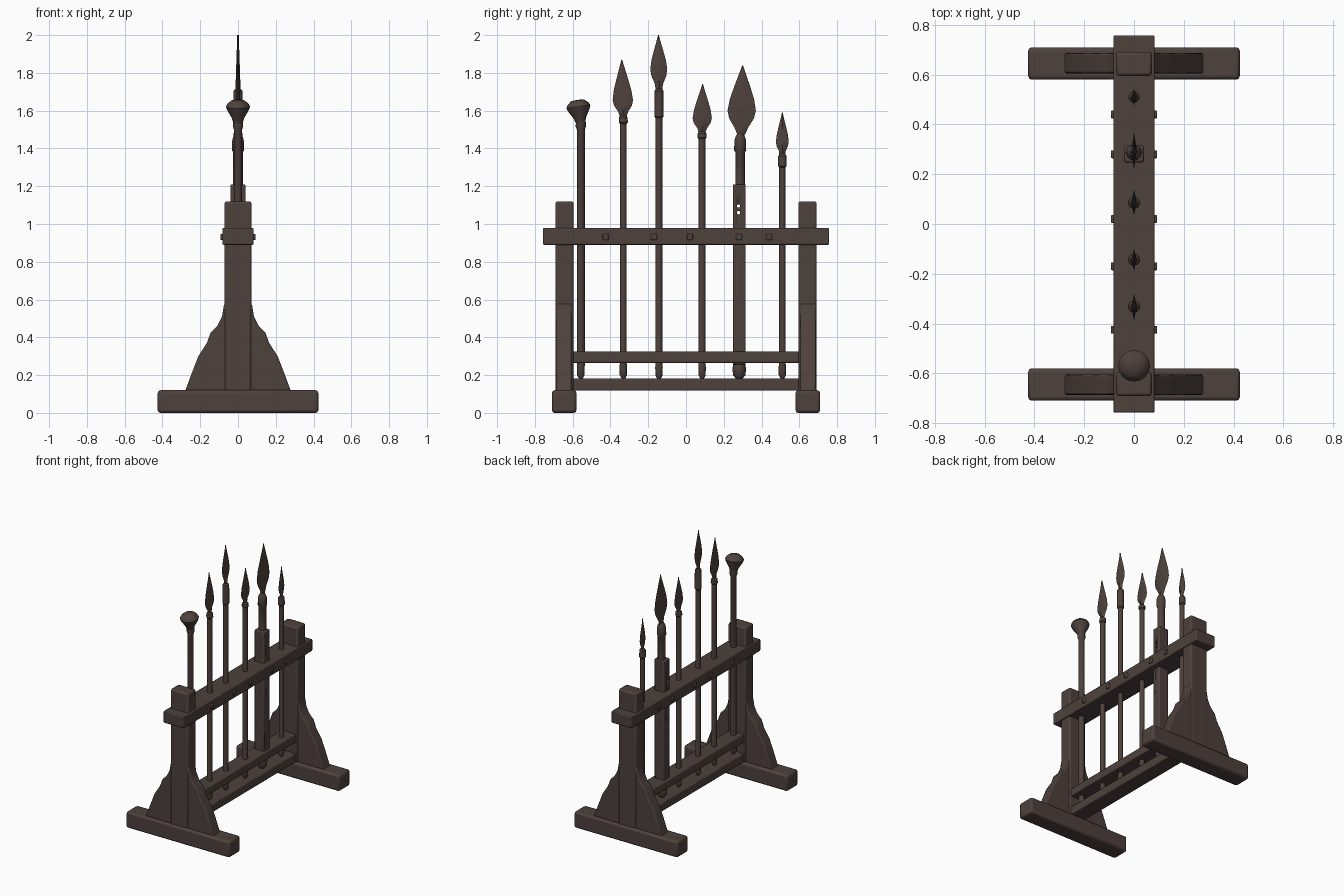
import bpy, bmesh, math
from mathutils import Matrix, Vector

if "Cube" in bpy.data.objects:
    bpy.data.objects.remove(bpy.data.objects["Cube"])

wood = bpy.data.materials.new("dark brown wood")
wood.diffuse_color = (0.075, 0.053, 0.046, 1)
wood.use_nodes = True
wood.node_tree.nodes["Principled BSDF"].inputs["Base Color"].default_value = wood.diffuse_color


def finish(name, bm, bevel=0.0):
    bmesh.ops.recalc_face_normals(bm, faces=bm.faces)
    me = bpy.data.meshes.new(name)
    bm.to_mesh(me)
    bm.free()
    me.materials.append(wood)
    ob = bpy.data.objects.new(name, me)
    bpy.context.collection.objects.link(ob)
    bpy.ops.object.select_all(action='DESELECT')
    ob.select_set(True)
    bpy.context.view_layer.objects.active = ob
    bpy.ops.object.shade_smooth_by_angle(angle=math.radians(35))
    if bevel:
        m = ob.modifiers.new("worn edges", 'BEVEL')
        m.width = bevel
        m.segments = 2
        m.limit_method = 'ANGLE'
    return ob


def box(name, x, y, z, bevel=0.01):
    """x, y, z are (min, max) pairs."""
    bm = bmesh.new()
    bmesh.ops.create_cube(bm, size=1)
    for v in bm.verts:
        v.co = Vector([(r[0] + r[1]) / 2 + c * (r[1] - r[0])
                       for c, r in zip(v.co, (x, y, z))])
    return finish(name, bm, bevel)


def lathe(name, y, profile, n=12, tilt=0.0):
    """Turned part around a vertical axis at x=0; profile is (radius, z)."""
    bm = bmesh.new()
    rings = []
    for r, z in profile:
        rings.append([bm.verts.new((r * math.cos(2 * math.pi * i / n),
                                    y + r * math.sin(2 * math.pi * i / n), z))
                      for i in range(n)])
    for a, b in zip(rings, rings[1:]):
        for i in range(n):
            bm.faces.new((a[i], a[(i + 1) % n], b[(i + 1) % n], b[i]))
    bm.faces.new(rings[0])
    bm.faces.new(rings[-1])
    if tilt:
        bmesh.ops.rotate(bm, verts=bm.verts, cent=(0, y, profile[0][1]),
                         matrix=Matrix.Rotation(tilt, 3, 'X'))
    return finish(name, bm)


def spear_head(name, y, z0, z1, half, widest, lean=0.0):
    """Leaf blade, thin in x with a raised middle ridge."""
    bm = bmesh.new()
    h = z1 - z0
    w = (widest - z0) / h
    shape = [(0, 0.016), (w * 0.35, half * 0.5), (w * 0.7, half * 0.88), (w, half),
             (w + (1 - w) * 0.25, half * 0.86), (w + (1 - w) * 0.5, half * 0.6),
             (w + (1 - w) * 0.78, half * 0.28), (1, 0.002)]
    rings = []
    for t, hw in shape:
        z, yc, th = z0 + h * t, y + lean * t, 0.004 + 0.010 * (1 - t)
        rings.append([bm.verts.new(p) for p in
                      ((th, yc, z), (0, yc + hw, z), (-th, yc, z), (0, yc - hw, z))])
    for a, b in zip(rings, rings[1:]):
        for i in range(4):
            bm.faces.new((a[i], a[(i + 1) % 4], b[(i + 1) % 4], b[i]))
    bm.faces.new(rings[0])
    bm.faces.new(rings[-1])
    return finish(name, bm)


# End frames: foot, post, spreading brace
half_brace = [(0.28, 0.115), (0.245, 0.21), (0.21, 0.30), (0.165, 0.37), (0.145, 0.425),
              (0.11, 0.46), (0.085, 0.51), (0.073, 0.58)]
for s, side in ((-1, "front"), (1, "back")):
    def span(a, b):
        return tuple(sorted((s * a, s * b)))
    box(side + "_foot", (-0.425, 0.425), span(0.58, 0.71), (0, 0.12), 0.014)
    box(side + "_post", (-0.072, 0.072), span(0.595, 0.692), (0.10, 1.12), 0.012)
    bm = bmesh.new()
    outline = half_brace + [(-x, z) for x, z in reversed(half_brace)]
    y0, y1 = span(0.605, 0.687)
    f = bm.faces.new([bm.verts.new((x, y0, z)) for x, z in outline])
    ext = bmesh.ops.extrude_face_region(bm, geom=[f])
    bmesh.ops.translate(bm, vec=(0, y1 - y0, 0),
                        verts=[g for g in ext["geom"] if isinstance(g, bmesh.types.BMVert)])
    finish(side + "_brace", bm, 0.008)

# Rails
box("top_rail", (-0.083, 0.083), (-0.758, 0.758), (0.89, 0.978), 0.006)
box("middle_rail", (-0.06, 0.06), (-0.61, 0.61), (0.265, 0.325), 0.006)
box("bottom_rail", (-0.06, 0.06), (-0.61, 0.61), (0.118, 0.182), 0.006)

# Pegs through the top rail
for i, y in enumerate((-0.425, -0.17, 0.02, 0.28, 0.44)):
    box("peg_%d" % i, (-0.093, 0.093), (y - 0.016, y + 0.016), (0.915, 0.948), 0.005)

# Spears: y, radius, collar bottom, shaft top, head (tip, half width, widest z, lean)
spears = [(-0.332, 0.018, 1.53, 1.575, 1.87, 0.054, 1.655, -0.008),
          (-0.143, 0.018, 1.56, 1.715, 2.00, 0.045, 1.82, -0.003),
          (0.085, 0.018, 1.45, 1.49, 1.74, 0.051, 1.56, 0.003),
          (0.51, 0.017, 1.30, 1.37, 1.59, 0.034, 1.435, 0.0)]
for i, (y, r, zc, zt, tip, half, zw, lean) in enumerate(spears):
    lathe("spear_shaft_%d" % i, y,
          [(0.010, 0.182), (0.019, 0.2), (0.02, 0.24), (r, 0.265), (r, zc),
           (r + 0.006, zc + 0.008), (r + 0.005, zt - 0.01), (0.014, zt)])
    spear_head("spear_head_%d" % i, y, zt - 0.012, tip, half, zw, lean)

# Club with flared head
y = -0.557
lathe("club_shaft", y, [(0.010, 0.182), (0.02, 0.2), (0.021, 0.25), (0.021, 1.50),
                        (0.027, 1.515), (0.026, 1.55)])
lathe("club_head", y, [(0.024, 1.53), (0.032, 1.56), (0.058, 1.605), (0.064, 1.622),
                       (0.056, 1.638), (0.035, 1.655), (0.008, 1.658)], 16, math.radians(8))

# Heavy spear with a squared handle and two holes
y = 0.282
handle = box("heavy_spear_handle", (-0.04, 0.04), (y - 0.034, y + 0.034), (0.255, 1.21), 0.007)
bm = bmesh.new()
for z in (1.06, 1.095):
    bmesh.ops.create_cone(bm, cap_ends=True, segments=10, radius1=0.009, radius2=0.009, depth=0.3,
                          matrix=Matrix.Translation((0, y - 0.004, z)) @ Matrix.Rotation(math.pi / 2, 4, 'Y'))
cutter = finish("hole_cutter", bm)
cutter.hide_render = True
cutter.hide_set(True)
cutter.display_type = 'WIRE'
cut = handle.modifiers.new("holes", 'BOOLEAN')
cut.operation = 'DIFFERENCE'
cut.object = cutter
bpy.context.view_layer.objects.active = handle
for m in [m.name for m in handle.modifiers]:
    bpy.ops.object.modifier_apply(modifier=m)
bpy.data.objects.remove(cutter)
lathe("heavy_spear_butt", y, [(0.018, 0.182), (0.033, 0.2), (0.036, 0.235), (0.03, 0.265)])
lathe("heavy_spear_shaft", y + 0.005, [(0.026, 1.2), (0.026, 1.38), (0.032, 1.39), (0.031, 1.44),
                                       (0.026, 1.46), (0.015, 1.48)])
spear_head("heavy_spear_head", y + 0.01, 1.465, 1.84, 0.075, 1.60, 0.008)
